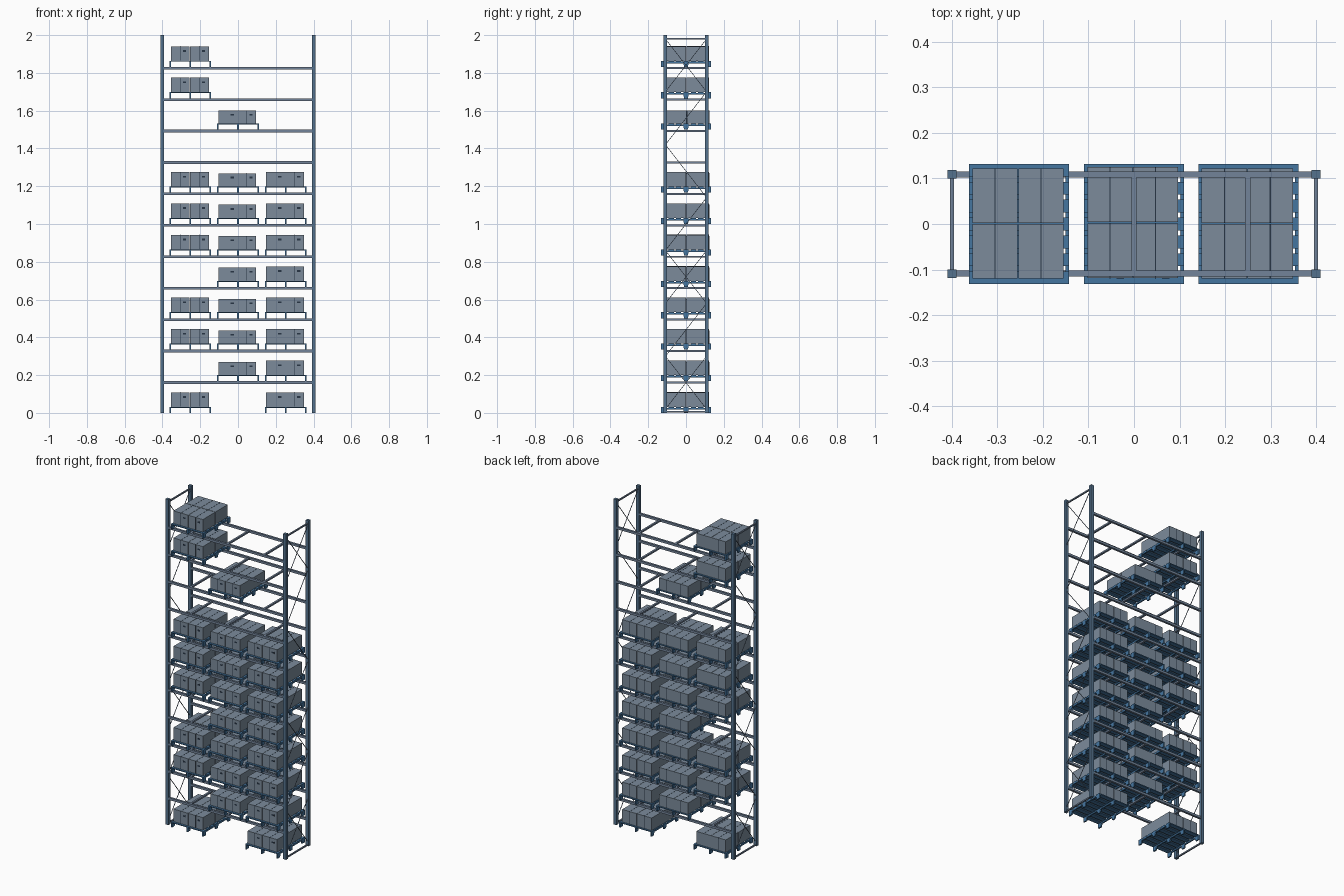
import bpy, bmesh
from mathutils import Vector, Matrix

if "Cube" in bpy.data.objects:
    bpy.data.objects.remove(bpy.data.objects["Cube"])

def material(name, rgb):
    m = bpy.data.materials.new(name)
    m.diffuse_color = (*rgb, 1)
    m.use_nodes = True
    m.node_tree.nodes["Principled BSDF"].inputs["Base Color"].default_value = m.diffuse_color
    return m

PALLET = material("pallet_blue", (0.06, 0.18, 0.35))
UPRIGHT = material("upright_blue", (0.09, 0.17, 0.27))
BEAM = material("beam_slate", (0.17, 0.23, 0.32))
CARTON = material("carton_slate", (0.2, 0.26, 0.33))
DARK = material("dark_slot", (0.02, 0.035, 0.06))

def add_box(bm, lo, hi):
    lo, hi = Vector(lo), Vector(hi)
    mat = Matrix.Translation((lo + hi) / 2) @ Matrix.Diagonal((*(hi - lo), 1))
    bmesh.ops.create_cube(bm, size=1, matrix=mat)

def add_bar(bm, a, b, w):
    a, b = Vector(a), Vector(b)
    d = b - a
    rot = d.to_track_quat('Z', 'Y').to_matrix().to_4x4()
    mat = Matrix.Translation((a + b) / 2) @ rot @ Matrix.Diagonal((w, w, d.length, 1))
    bmesh.ops.create_cube(bm, size=1, matrix=mat)

def to_mesh(bm, name, mat):
    me = bpy.data.meshes.new(name)
    bm.to_mesh(me)
    bm.free()
    me.materials.append(mat)
    return me

def place(name, me, loc=(0, 0, 0)):
    ob = bpy.data.objects.new(name, me)
    ob.location = loc
    bpy.context.collection.objects.link(ob)
    return ob

X, Y = 0.4, 0.109            # upright centres
STEP, FIRST = 0.1664, 0.161  # beam spacing and first beam centre

# Uprights
bm = bmesh.new()
add_box(bm, (-.0095, -.0095, 0), (.0095, .0095, 2))
upright = to_mesh(bm, "upright", UPRIGHT)
for sx in (-1, 1):
    for sy in (-1, 1):
        place("upright", upright, (sx * X, sy * Y, 0))

# Side frame bracing: end struts, one zigzag, some crossed bays
bm = bmesh.new()
for z in (0.006, 1.98):
    add_box(bm, (-.004, -Y, z - .004), (.004, Y, z + .004))
for i in range(7):
    top, s = 1.98 - .28 * i, (-1 if i % 2 == 0 else 1)
    add_bar(bm, (0, s * Y, top), (0, -s * Y, top - .28), .003)
    if i in (0, 4, 6):
        add_bar(bm, (.002, -s * Y, top), (.002, s * Y, top - .28), .003)
brace = to_mesh(bm, "frame_bracing", BEAM)
for sx in (-1, 1):
    place("frame_bracing", brace, (sx * X, 0, 0))

# Shelf level: two long beams and three cross bars
bm = bmesh.new()
for sy in (-1, 1):
    add_box(bm, (-X, sy * Y - .0065, -.007), (X, sy * Y + .0065, .007))
for x in (-.25, 0, .25):
    add_box(bm, (x - .006, -Y, -.005), (x + .006, Y, .005))
shelf = to_mesh(bm, "shelf_beams", BEAM)
for i in range(11):
    place("shelf_beams", shelf, (0, 0, FIRST + STEP * i))

# Pallet: three notched stringers under seven deck boards
PW, PD, PH = .11, .132, .032
bm = bmesh.new()
profile = [(-PD, 0), (-.108, 0), (-.104, .019), (-.014, .019), (-.01, 0)]
profile += [(-y, z) for y, z in reversed(profile)] + [(PD, .027), (-PD, .027)]
for x in (-PW + .004, 0, PW - .004):
    f = bm.faces.new([bm.verts.new((x - .004, y, z)) for y, z in profile])
    ext = bmesh.ops.extrude_face_region(bm, geom=[f])
    moved = [v for v in ext["geom"] if isinstance(v, bmesh.types.BMVert)]
    bmesh.ops.translate(bm, verts=moved, vec=(.008, 0, 0))
for i in range(7):
    y = -PD + .014 + i * (2 * PD - .028) / 6
    add_box(bm, (-PW, y - .014, .027), (PW, y + .014, PH))
bmesh.ops.recalc_face_normals(bm, faces=bm.faces)
pallet = to_mesh(bm, "pallet", PALLET)

# Cartons: four per pallet, with dark lid seams and a front hand slot each
def cartons(w, d, h):
    bm, marks = bmesh.new(), bmesh.new()
    for sx in (-1, 1):
        for sy in (-1, 1):
            cx, cy = sx * w / 4, sy * d / 4
            hw, hd = w / 4 - .0008, d / 4 - .0015
            add_box(bm, (cx - hw, cy - hd, 0), (cx + hw, cy + hd, h))
            add_box(marks, (cx - .0012, cy - hd - .0006, .001),
                    (cx + .0012, cy + hd + .0006, h + .0006))
            add_box(marks, (cx + .014, cy - hd - .0006, h * .62),
                    (cx + .031, cy - hd + .001, h * .74))
    return to_mesh(bm, "cartons", CARTON), to_mesh(marks, "carton_seams_and_slots", DARK)

tall = cartons(.202, .244, .077)
low = cartons(.2, .247, .07)

# Load layout per level from the floor up: left, middle, right
layout = ["LR", "MR", "LMR", "LMR", "MR", "LMR", "LMR", "LMR", "", "M", "L", "L"]
spots = {"L": (-.253, tall, (-.002, .001)), "M": (0, low, (-.003, .003)),
         "R": (.252, tall, (-.003, .001))}
for k, row in enumerate(layout):
    z = 0 if k == 0 else FIRST + STEP * (k - 1) + .007
    for c in row:
        x, load, (ox, oy) = spots[c]
        place("pallet", pallet, (x, 0, z))
        place("cartons", load[0], (x + ox, oy, z + PH))
        place("carton_seams_and_slots", load[1], (x + ox, oy, z + PH))
